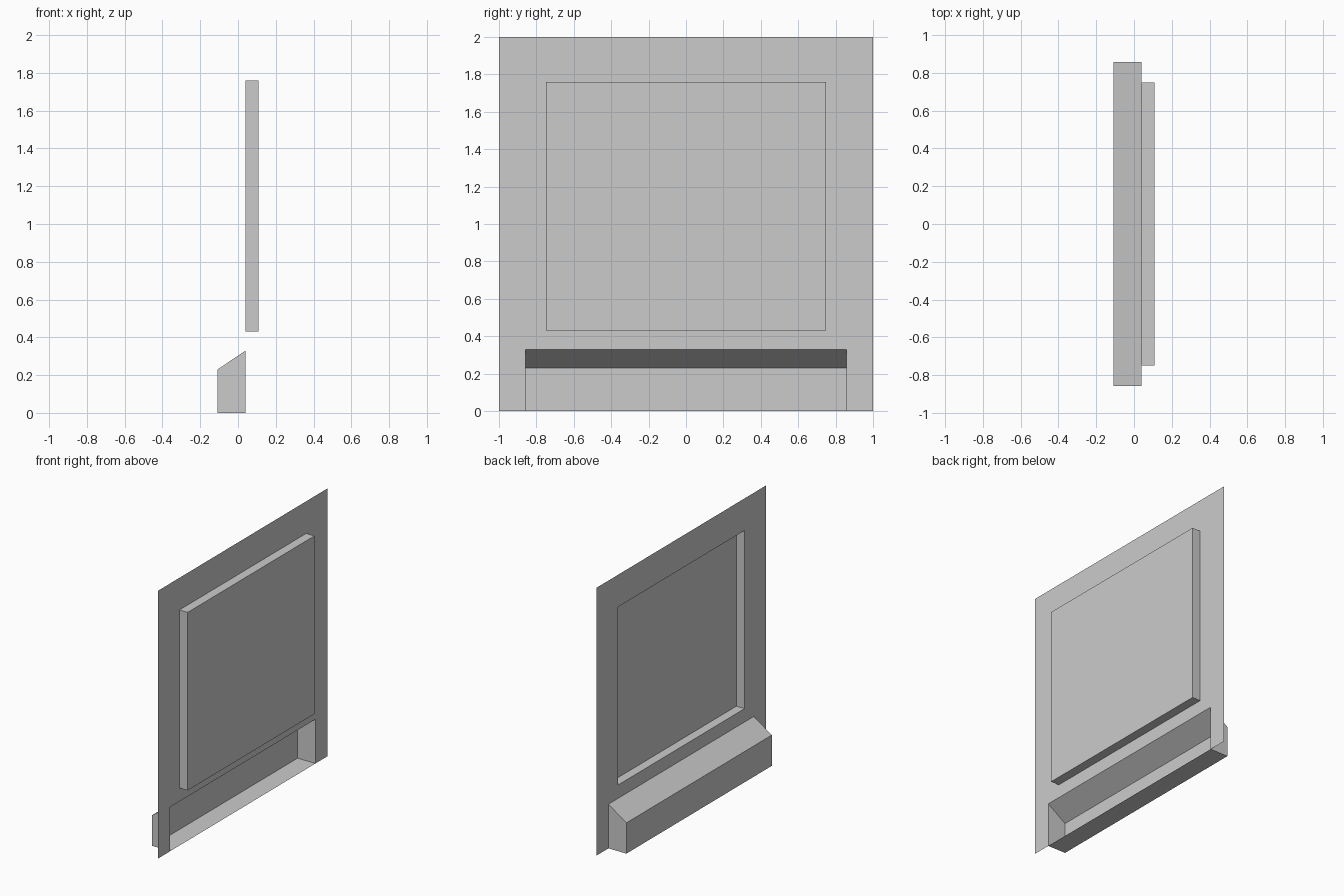
import bpy, bmesh

if "Cube" in bpy.data.objects:
    bpy.data.objects.remove(bpy.data.objects["Cube"])

SHEET_X, FRONT_X, BACK_X = 0.04, 0.108, -0.108
PANEL_Y, PANEL_Z0, PANEL_Z1 = 0.748, 0.43, 1.76
TROUGH_Y, TROUGH_TOP, TROUGH_LIP = 0.858, 0.33, 0.23


def make_object(name, polygons, facing):
    """Join polygons into one open shell whose largest face points along facing (+x or -x)."""
    bm = bmesh.new()
    for points in polygons:
        bm.faces.new([bm.verts.new(p) for p in points])
    bmesh.ops.remove_doubles(bm, verts=bm.verts, dist=1e-5)
    bmesh.ops.recalc_face_normals(bm, faces=bm.faces)
    bm.normal_update()
    main = max((f for f in bm.faces if abs(f.normal.x) > 0.99), key=lambda f: f.calc_area())
    if main.normal.x * facing < 0:
        bmesh.ops.reverse_faces(bm, faces=bm.faces)
    mesh = bpy.data.meshes.new(name)
    bm.to_mesh(mesh)
    bm.free()
    obj = bpy.data.objects.new(name, mesh)
    bpy.context.collection.objects.link(obj)


def rect(x, y0, y1, z0, z1):
    return [(x, y0, z0), (x, y1, z0), (x, y1, z1), (x, y0, z1)]


def extruded_shell(profile, y):
    """Open (x, z) profile swept from -y to y, with both ends capped."""
    faces = [[(a[0], -y, a[1]), (b[0], -y, b[1]), (b[0], y, b[1]), (a[0], y, a[1])]
             for a, b in zip(profile, profile[1:])]
    for side in (-y, y):
        faces.append([(x, side, z) for x, z in profile])
    return faces


# Thin upright sheet with openings for the panel and the trough
strips = [rect(SHEET_X, -1, 1, PANEL_Z1, 2),
          rect(SHEET_X, -1, 1, TROUGH_TOP, PANEL_Z0)]
for s in (-1, 1):
    strips.append(rect(SHEET_X, *sorted((s * PANEL_Y, s)), PANEL_Z0, PANEL_Z1))
    strips.append(rect(SHEET_X, *sorted((s * TROUGH_Y, s)), 0, TROUGH_TOP))
bm_parts = strips
make_object("wall_sheet", bm_parts, 1)

# Raised panel, hollow at the back
make_object("raised_panel", extruded_shell(
    [(SHEET_X, PANEL_Z0), (FRONT_X, PANEL_Z0), (FRONT_X, PANEL_Z1), (SHEET_X, PANEL_Z1)],
    PANEL_Y), 1)

# Recessed trough with sloping roof, open at the front
make_object("recessed_trough", extruded_shell(
    [(SHEET_X, 0), (BACK_X, 0), (BACK_X, TROUGH_LIP), (SHEET_X, TROUGH_TOP)],
    TROUGH_Y), 1)
